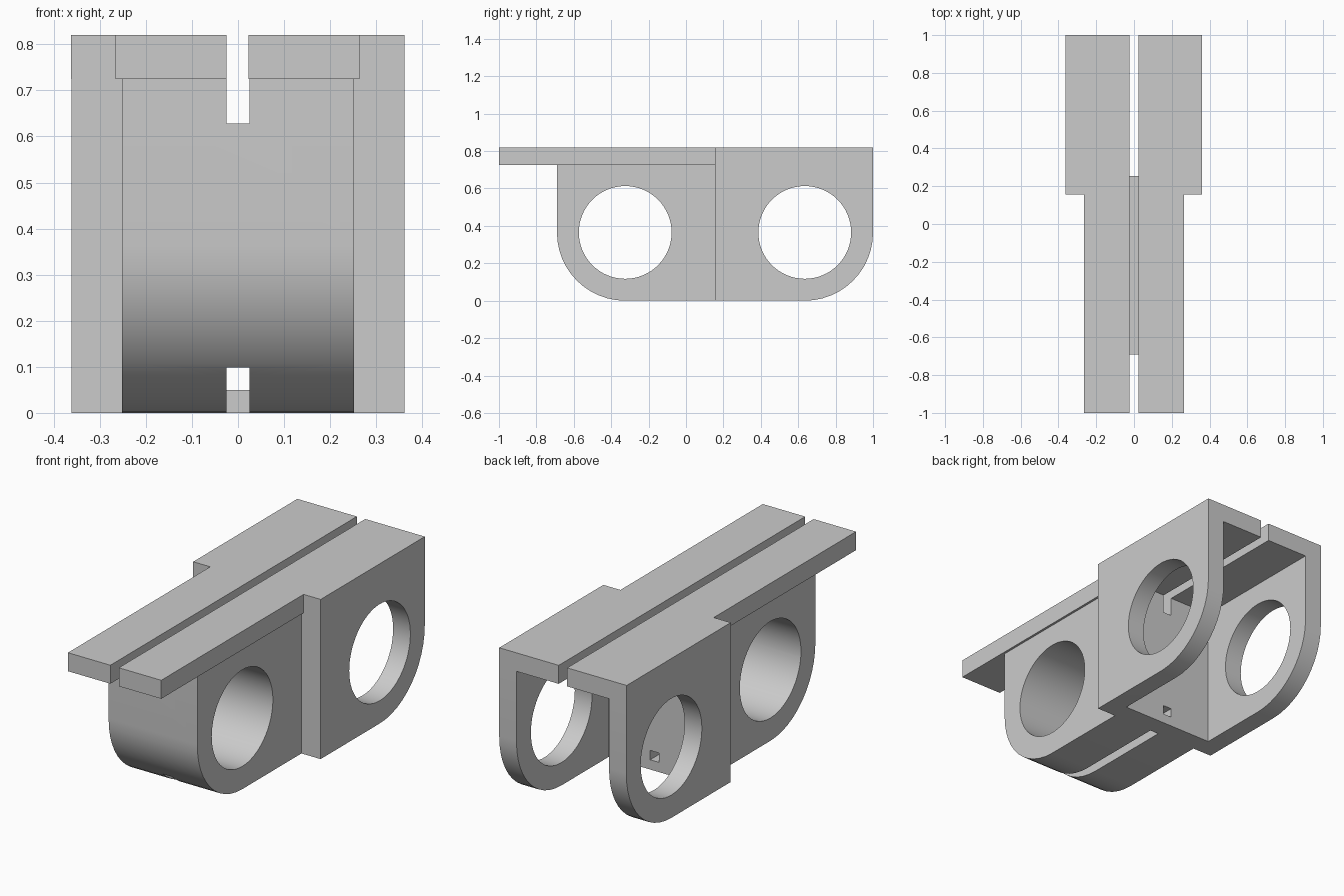
import bpy, bmesh, math
from mathutils import Vector

if "Cube" in bpy.data.objects:
    bpy.data.objects.remove(bpy.data.objects["Cube"], do_unlink=True)

grey = bpy.data.materials.new("light_grey")
grey.use_nodes = True
GREY = (0.6, 0.6, 0.6, 1)
grey.diffuse_color = GREY
grey.node_tree.nodes["Principled BSDF"].inputs["Base Color"].default_value = GREY

FRONT, JOINT, WALL, BACK = -0.69, 0.155, 0.255, 1.0
ROUND, BORE = 0.365, 0.248
RAIL_Z, TOP = 0.725, 0.82


def prism(name, points, direction):
    """Extrude a closed outline of 3D points along a direction."""
    bm = bmesh.new()
    face = bm.faces.new([bm.verts.new(p) for p in points])
    extruded = bmesh.ops.extrude_face_region(bm, geom=[face])["geom"]
    verts = [g for g in extruded if isinstance(g, bmesh.types.BMVert)]
    bmesh.ops.translate(bm, verts=verts, vec=Vector(direction))
    bmesh.ops.recalc_face_normals(bm, faces=bm.faces)
    mesh = bpy.data.meshes.new(name)
    bm.to_mesh(mesh)
    bm.free()
    mesh.materials.append(grey)
    obj = bpy.data.objects.new(name, mesh)
    bpy.context.collection.objects.link(obj)
    return obj


def side_prism(name, outline, half_width):
    return prism(name, [(-half_width, y, z) for y, z in outline], (2 * half_width, 0, 0))


def box(x0, x1, y0, y1, z0, z1):
    return prism("cutter", [(x0, y0, z0), (x1, y0, z0), (x1, y1, z0), (x0, y1, z0)],
                 (0, 0, z1 - z0))


def arc(cy, cz, radius, start, end, steps):
    angles = [math.radians(start + (end - start) * i / steps) for i in range(steps + 1)]
    return [(cy + radius * math.cos(a), cz + radius * math.sin(a)) for a in angles]


def bore(cy):
    return side_prism("cutter", arc(cy, ROUND, BORE, 0, 360, 64)[:-1], 0.6)


def finish(obj, cutters):
    """Cut the openings, drop the cutters and shade the curves smooth."""
    bpy.ops.object.select_all(action="DESELECT")
    bpy.context.view_layer.objects.active = obj
    obj.select_set(True)
    for cutter in cutters:
        cutter.hide_render = True
        mod = obj.modifiers.new("cut", "BOOLEAN")
        mod.operation, mod.solver, mod.object = "DIFFERENCE", "EXACT", cutter
        bpy.ops.object.modifier_apply(modifier=mod.name)
        bpy.data.objects.remove(cutter, do_unlink=True)
    bpy.ops.object.shade_smooth_by_angle(angle=math.radians(30))


# Front block with rounded lower nose, cross bore and two lengthwise grooves
nose = arc(FRONT + ROUND, ROUND, ROUND, 180, 270, 12)
block = side_prism("front_block", nose + [(JOINT, 0), (JOINT, RAIL_Z), (FRONT, RAIL_Z)], 0.252)
finish(block, [bore(FRONT + ROUND),
               box(-0.025, 0.025, -0.8, 0.3, 0.628, 0.9),
               box(-0.025, 0.025, -0.8, 0.3, -0.1, 0.098)])

# Rear fork: two bored cheeks joined by a wall with a groove and a square hole
tail = arc(BACK - ROUND, ROUND, ROUND, 270, 360, 12)
fork = side_prism("rear_fork", [(JOINT, 0)] + tail + [(BACK, RAIL_Z), (JOINT, RAIL_Z)], 0.361)
finish(fork, [box(-0.263, 0.263, WALL, 1.2, -0.1, 0.9),
              bore(BACK - ROUND),
              box(-0.025, 0.025, 0, 0.4, 0.628, 0.9),
              box(-0.025, 0.025, 0, 0.4, 0.05, 0.098)])

# Pair of stepped top rails separated by a slot
for name, side in (("left_top_rail", 1), ("right_top_rail", -1)):
    plan = [(0.024, -1), (0.265, -1), (0.265, JOINT), (0.362, JOINT), (0.362, 1), (0.024, 1)]
    rail = prism(name, [(side * x - 0.001, y, RAIL_Z) for x, y in plan], (0, 0, TOP - RAIL_Z))
    finish(rail, [])
